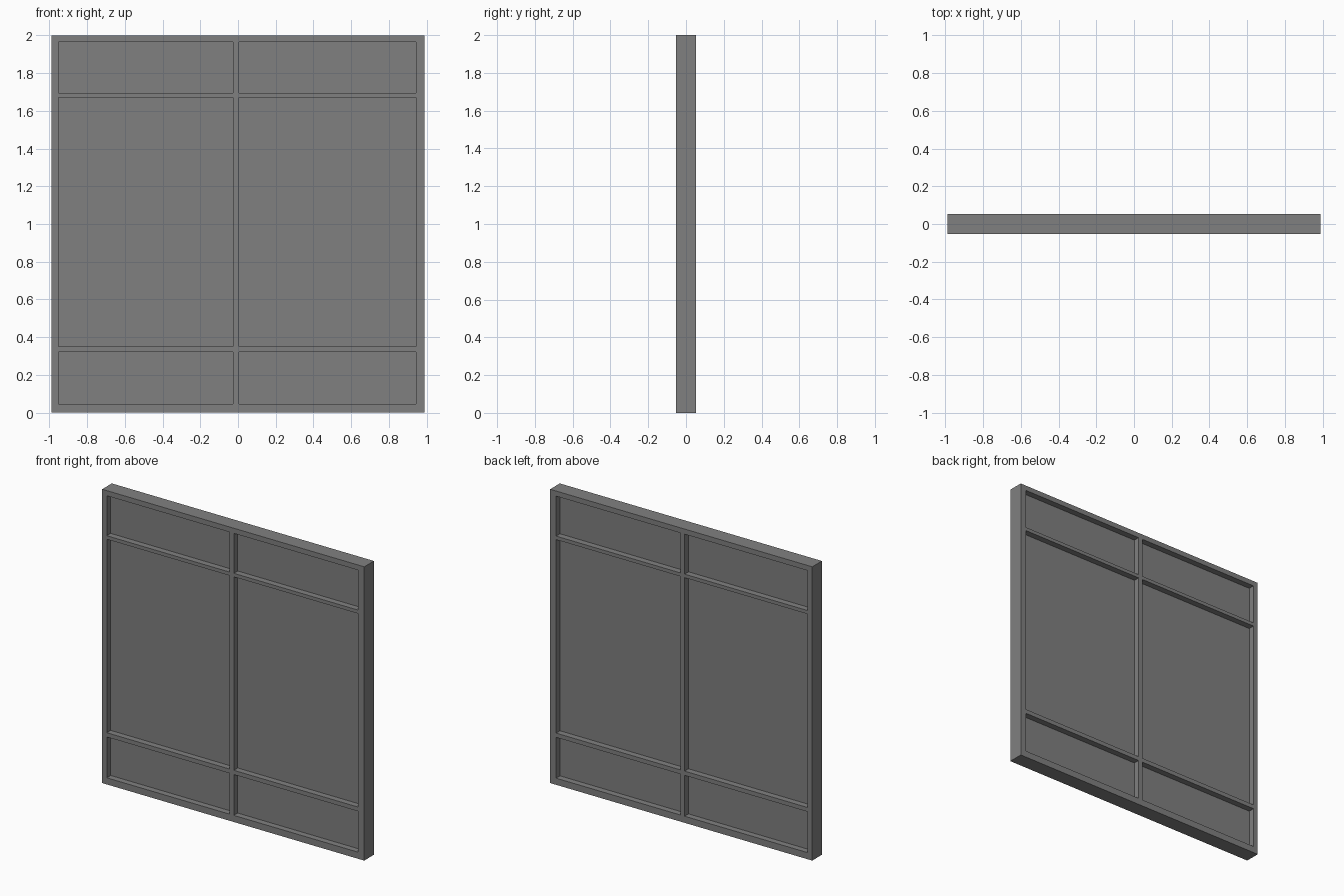
import bpy

# Remove the default cube
cube = bpy.data.objects.get("Cube")
if cube:
    bpy.data.objects.remove(cube, do_unlink=True)

# Single flat grey
grey = bpy.data.materials.new("grey")
grey.use_nodes = True
colour = (0.216, 0.216, 0.216, 1)
grey.diffuse_color = colour
grey.node_tree.nodes["Principled BSDF"].inputs["Base Color"].default_value = colour


def box(name, x, y, z):
    """Axis-aligned box from (low, high) ranges."""
    spans = (x, y, z)
    bpy.ops.mesh.primitive_cube_add(size=1)
    ob = bpy.context.object
    ob.name = name
    size = [b - a for a, b in spans]
    mid = [(a + b) / 2 for a, b in spans]
    for v in ob.data.vertices:
        v.co = [c * s + m for c, s, m in zip(v.co, size, mid)]
    ob.data.materials.append(grey)
    return ob


HALF_W, HALF_D, TOP = 0.987, 0.052, 2.0
PANE_D = 0.01
columns = {"right": (-0.952, -0.026), "left": (0.005, 0.942)}
rows = {"lower": (0.045, 0.323), "middle": (0.352, 1.669), "upper": (1.693, 1.965)}

# Frame slab with the six openings cut through it
frame = box("window_frame", (-HALF_W, HALF_W), (-HALF_D, HALF_D), (0, TOP))
cutters = []
for x in columns.values():
    for z in rows.values():
        cutter = box("opening_cutter", x, (-0.2, 0.2), z)
        cutter.hide_render = True
        cutters.append(cutter)
        cut = frame.modifiers.new("opening", "BOOLEAN")
        cut.operation = "DIFFERENCE"
        cut.solver = "EXACT"
        cut.object = cutter

# Bake the openings, then drop the cutters
bpy.context.view_layer.objects.active = frame
for cut in list(frame.modifiers):
    bpy.ops.object.modifier_apply(modifier=cut.name)
for cutter in cutters:
    bpy.data.objects.remove(cutter, do_unlink=True)

# Thin panes recessed equally from front and back
for side, x in columns.items():
    for level, z in rows.items():
        box(f"{level}_{side}_pane", x, (-PANE_D, PANE_D), z)
